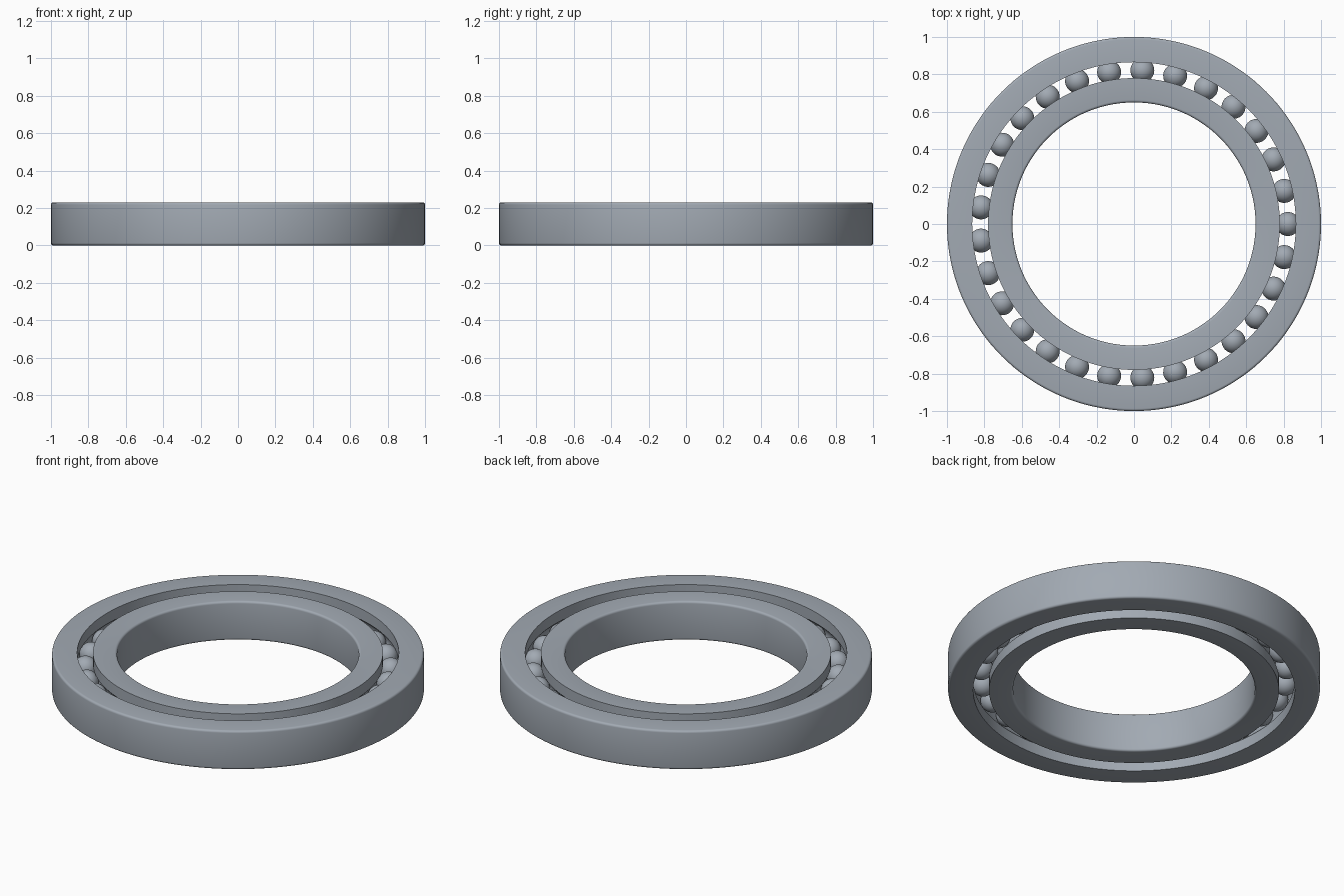
import bpy
import bmesh
from math import sin, cos, asin, pi, tau
from mathutils import Vector

cube = bpy.data.objects.get("Cube")
if cube:
    bpy.data.objects.remove(cube, do_unlink=True)

HEIGHT = 0.23
MID = HEIGHT / 2
OUTER, BORE = 1.0, 0.65        # outside and bore radii
OUTER_LIP, INNER_LIP = 0.865, 0.78
PITCH = (OUTER_LIP + INNER_LIP) / 2
BALL_R, GROOVE_R = 0.064, 0.066
BALLS = 29
FILLET = 0.013
SEGMENTS = 144

# Steel material
steel = bpy.data.materials.new("blue_grey_steel")
color = (0.36, 0.40, 0.45, 1.0)
steel.use_nodes = True
steel.diffuse_color = color
steel.node_tree.nodes["Principled BSDF"].inputs["Base Color"].default_value = color


def arc(r, z, radius, start, end, steps):
    """Points of an arc in the radius/height plane."""
    angles = [start + (end - start) * i / steps for i in range(steps + 1)]
    return [(r + radius * cos(a), z + radius * sin(a)) for a in angles]


def finish(bm, name):
    bmesh.ops.recalc_face_normals(bm, faces=bm.faces)
    mesh = bpy.data.meshes.new(name)
    bm.to_mesh(mesh)
    bm.free()
    mesh.materials.append(steel)
    obj = bpy.data.objects.new(name, mesh)
    bpy.context.collection.objects.link(obj)
    return obj


def race_ring(name, wall, lip):
    """Revolve a ring with a rounded wall and a ball groove in its lip."""
    side = 1 if wall > lip else -1
    edge = wall - side * FILLET
    profile = [(lip, 0)]
    # Rounded wall edges, bottom then top
    for z, start, end in ((FILLET, -pi / 2, 0), (HEIGHT - FILLET, 0, pi / 2)):
        for r, h in arc(0, z, FILLET, start, end, 4):
            profile.append((edge + side * r, h))
    profile.append((lip, HEIGHT))
    # Groove that holds the balls
    half = asin(1) - asin(abs(lip - PITCH) / GROOVE_R)
    for r, h in arc(0, MID, GROOVE_R, half, -half, 10):
        profile.append((PITCH + side * r, h))

    bm = bmesh.new()
    verts = [bm.verts.new((r, 0, z)) for r, z in profile]
    edges = [bm.edges.new((v, verts[i - 1])) for i, v in enumerate(verts)]
    bmesh.ops.spin(bm, geom=verts + edges, cent=(0, 0, 0), axis=(0, 0, 1),
                   angle=tau, steps=SEGMENTS, use_merge=True)
    bmesh.ops.remove_doubles(bm, verts=bm.verts, dist=0.0001)
    return finish(bm, name)


rings = [race_ring("outer_ring", OUTER, OUTER_LIP),
         race_ring("inner_ring", BORE, INNER_LIP)]

# Balls share one mesh and sit evenly around the pitch circle
bm = bmesh.new()
bmesh.ops.create_uvsphere(bm, u_segments=32, v_segments=20, radius=BALL_R)
balls = [finish(bm, "ball_1")]
for i in range(1, BALLS):
    ball = bpy.data.objects.new(f"ball_{i + 1}", balls[0].data)
    bpy.context.collection.objects.link(ball)
    balls.append(ball)
for i, ball in enumerate(balls):
    a = tau * i / BALLS
    ball.location = Vector((PITCH * cos(a), PITCH * sin(a), MID))
    ball.rotation_euler.z = a

# Smooth shading, keeping the sharp rims
bpy.ops.object.select_all(action="DESELECT")
for obj in rings + balls[:1]:
    obj.select_set(True)
bpy.context.view_layer.objects.active = rings[0]
bpy.ops.object.shade_smooth_by_angle(angle=pi / 6)
